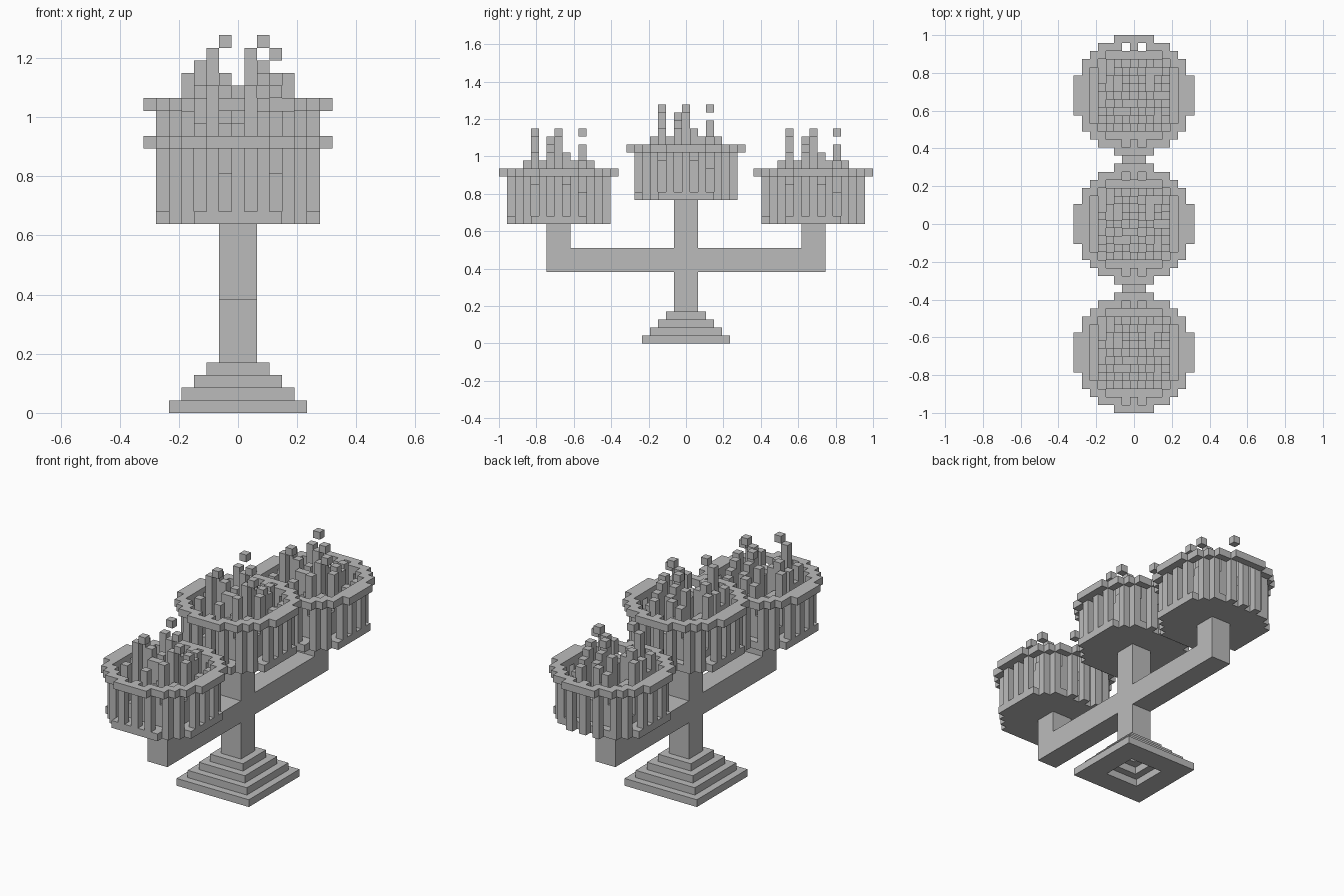
import bpy, bmesh, random
from mathutils import Vector

cube = bpy.data.objects.get("Cube")
if cube:
    bpy.data.objects.remove(cube)

V = 2 / 47  # edge of one block
random.seed(4)

stone = bpy.data.materials.new("stone grey")
stone.use_nodes = True
GREY = (0.5, 0.5, 0.5, 1)
stone.diffuse_color = GREY
stone.node_tree.nodes["Principled BSDF"].inputs["Base Color"].default_value = GREY


def block(x, y, z):
    """Cells of a box, given as ranges with inclusive ends."""
    return {(i, j, k) for i in range(x[0], x[1] + 1)
            for j in range(y[0], y[1] + 1) for k in range(z[0], z[1] + 1)}


def skin(name, cells):
    """Mesh the exposed faces of a set of block cells."""
    bm = bmesh.new()
    for c in cells:
        for axis in range(3):
            for s in (-1, 1):
                n = [0, 0, 0]
                n[axis] = s
                if tuple(a + b for a, b in zip(c, n)) in cells:
                    continue
                n = Vector(n)
                u = Vector((n.y, n.z, n.x))
                w = n.cross(u)
                mid = Vector(c) + Vector((0, 0, 0.5)) + n / 2
                corners = [mid + (a * u + b * w) / 2
                           for a, b in ((-1, -1), (1, -1), (1, 1), (-1, 1))]
                bm.faces.new([bm.verts.new(p * V) for p in corners])
    bmesh.ops.remove_doubles(bm, verts=bm.verts, dist=V / 100)
    bmesh.ops.dissolve_limit(bm, angle_limit=0.01, verts=bm.verts, edges=bm.edges)
    mesh = bpy.data.meshes.new(name)
    bm.to_mesh(mesh)
    bm.free()
    mesh.materials.append(stone)
    return mesh


def place(name, mesh, y=0, z=0):
    ob = bpy.data.objects.new(name, mesh)
    ob.location = (0, y * V, z * V)
    bpy.context.collection.objects.link(ob)


# Stepped foot, hollow underneath
foot = set()
for k in range(4):
    r, h = 5 - k, max(2 - k, -1)
    foot |= block((-r, r), (-r, r), (k, k))
    if h >= 0:
        foot -= block((-h, h), (-h, h), (k, k))
place("stepped_foot", skin("stepped_foot", foot))

# Central column, cross arm and upturned ends
frame = block((-1, 1), (-1, 1), (4, 17)) | block((-1, 1), (-17, 17), (9, 11))
for end in ((-17, -15), (15, 17)):
    frame |= block((-1, 1), end, (12, 14))
place("column_and_arms", skin("column_and_arms", frame))

# Plan of a basket: inner disc, slatted wall ring, wider rim
grid = [(x, y) for x in range(-7, 8) for y in range(-7, 8)]
inner = [p for p in grid if p[0] ** 2 + p[1] ** 2 < 36]
wall = [p for p in grid if 36 <= p[0] ** 2 + p[1] ** 2 <= 45]
slots = [(x, y) for x, y in wall
         if (abs(y) == 6 and x % 2) or (abs(x) == 6 and y % 2)]
floor = {(x, y, 0) for x, y in inner + slots if (x, y) in inner or y != 6}
slats = {(x, y, k) for x, y in wall if (x, y) not in slots for k in range(6)}
rim = {(x, y, 6) for x, y in grid if 36 <= x * x + y * y <= 54
       and not (abs(x) == 1 and abs(y) == 6)}

# Flames: an uneven bed with taller tongues by height
tongues = {
    11: [(-2, -3), (1, 0)],
    10: [(-3, 0), (2, -1), (-2, 3)],
    9: [(-4, 1), (4, -1), (3, 1), (2, -3), (-2, 0), (1, 1)],
    8: [(-1, 1), (0, -1), (0, -4), (2, 4), (-3, -2), (3, 2), (1, 2),
        (0, 3), (-1, -1), (-3, -4), (-2, 4)],
}
tops = {(x, y): random.choice((2, 3, 4, 5, 6))
        for x in range(-4, 5) for y in range(-4, 5)}
for height, spots in tongues.items():
    for p in spots:
        tops[p] = height
flames = {(x, y, k) for (x, y), t in tops.items() for k in range(1, t)}
sparks = {(-1, -3, 11), (2, 0, 11), (-1, 3, 11), (3, -1, 10)}

parts = {"basket_floor": floor, "basket_slats": slats, "basket_rim": rim,
         "flames": flames, "sparks": sparks}
for part, cells in parts.items():
    mesh = skin(part, cells)
    for side, y, z in (("front", -16, 15), ("middle", 0, 18), ("back", 16, 15)):
        place(side + "_" + part, mesh, y, z)
